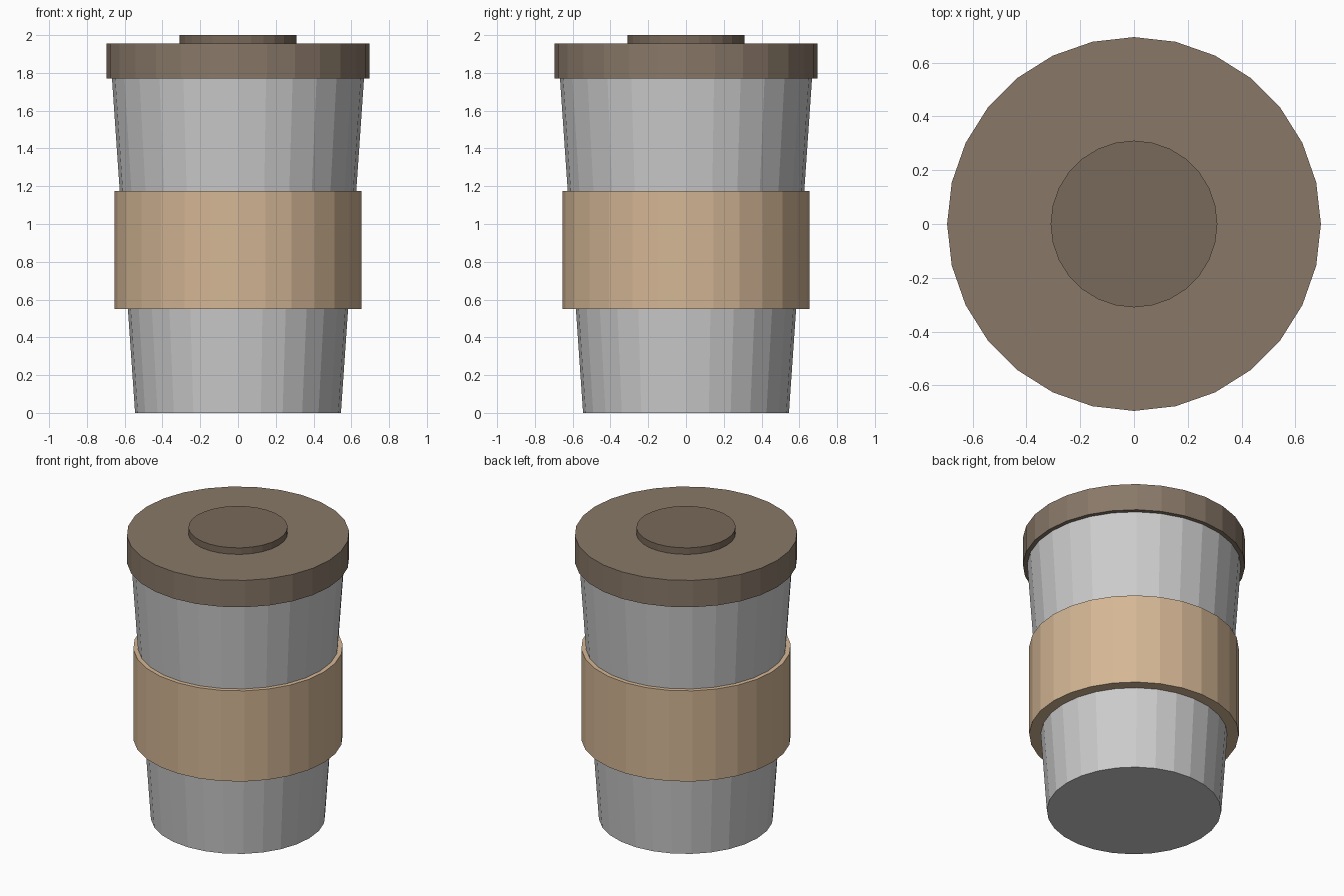
import bpy
import bmesh

if "Cube" in bpy.data.objects:
    bpy.data.objects.remove(bpy.data.objects["Cube"])

SIDES = 28


def material(name, rgb):
    mat = bpy.data.materials.new(name)
    mat.diffuse_color = (*rgb, 1.0)
    mat.use_nodes = True
    mat.node_tree.nodes["Principled BSDF"].inputs["Base Color"].default_value = mat.diffuse_color
    return mat


def round_part(name, r_bottom, r_top, z_bottom, z_top, mat=None):
    """Capped, flat-shaded cylinder or cone section standing on z_bottom."""
    bm = bmesh.new()
    bmesh.ops.create_cone(bm, cap_ends=True, segments=SIDES,
                          radius1=r_bottom, radius2=r_top,
                          depth=z_top - z_bottom)
    bmesh.ops.translate(bm, verts=bm.verts, vec=(0, 0, (z_bottom + z_top) / 2))
    mesh = bpy.data.meshes.new(name)
    bm.to_mesh(mesh)
    bm.free()
    obj = bpy.data.objects.new(name, mesh)
    bpy.context.collection.objects.link(obj)
    if mat:
        mesh.materials.append(mat)
    return obj


lid_brown = material("lid_brown", (0.25, 0.19, 0.14))
knob_brown = material("knob_brown", (0.19, 0.14, 0.10))
sleeve_tan = material("sleeve_tan", (0.66, 0.47, 0.30))

# Tapered grey cup, its top tucked inside the lid
round_part("cup_body", 0.545, 0.67, 0.0, 1.81)

# Straight grip band around the middle
round_part("grip_sleeve", 0.655, 0.655, 0.55, 1.175, sleeve_tan)

# Overhanging lid and the raised disc on it
round_part("lid", 0.695, 0.695, 1.77, 1.955, lid_brown)
round_part("lid_knob", 0.31, 0.31, 1.94, 2.0, knob_brown)
